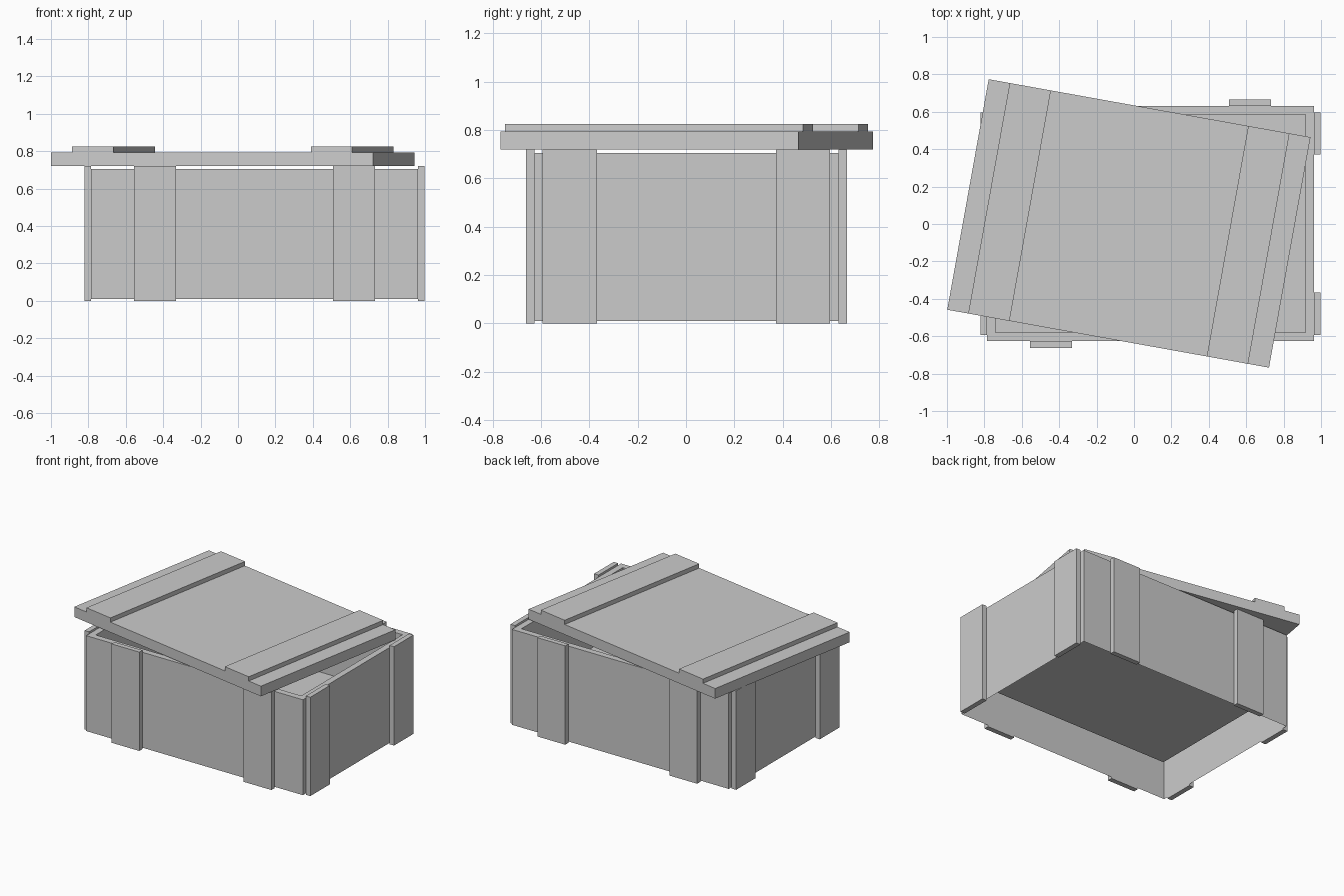
import bpy, bmesh
from math import radians
from mathutils import Matrix, Vector

if "Cube" in bpy.data.objects:
    bpy.data.objects.remove(bpy.data.objects["Cube"])

BODY = Vector((0.088, 0.002))      # crate centre in plan
HX, HY = 0.8735, 0.628             # crate half sizes
POST_W = 0.225


def finish(name, bm):
    mesh = bpy.data.meshes.new(name)
    bm.to_mesh(mesh)
    bm.free()
    ob = bpy.data.objects.new(name, mesh)
    bpy.context.collection.objects.link(ob)
    return ob


def box_bm(lo, hi):
    lo, hi = Vector(lo), Vector(hi)
    bm = bmesh.new()
    bmesh.ops.create_cube(bm, size=1, matrix=Matrix.Translation((lo + hi) / 2)
                          @ Matrix.Diagonal((*(hi - lo), 1)))
    return bm


# Crate body: open underneath, top inset and pushed down to a raised floor
bm = box_bm((BODY.x - HX, BODY.y - HY, 0.01), (BODY.x + HX, BODY.y + HY, 0.705))
bm.normal_update()
top = max(bm.faces, key=lambda f: f.normal.z)
bottom = min(bm.faces, key=lambda f: f.normal.z)
bmesh.ops.inset_region(bm, faces=[top], thickness=0.045, use_even_offset=True)
floor = bmesh.ops.extrude_discrete_faces(bm, faces=[top])["faces"][0]
bmesh.ops.translate(bm, verts=floor.verts[:], vec=(0, 0, -0.45))
bmesh.ops.delete(bm, geom=[bottom], context='FACES_ONLY')
finish("crate_body", bm)

# Upright battens, two on each side
T = 0.036
for s, long_side, short_side in ((-1, "front", "left"), (1, "back", "right")):
    for t, end in ((-1, "a"), (1, "b")):
        for name, c, w, d in (
                (long_side, (0.532 * t, s * (HY + T / 2)), POST_W, T),
                (short_side, (s * (HX + T / 2), 0.482 * t), T, POST_W)):
            x, y = BODY.x + c[0], BODY.y + c[1]
            finish(f"{name}_batten_{end}",
                   box_bm((x - w / 2, y - d / 2, 0), (x + w / 2, y + d / 2, 0.72)))

# Lid, turned askew, with two cross battens
askew = Matrix.Translation((-0.0275, 0.003, 0)) @ Matrix.Rotation(radians(-10.2), 4, 'Z')
LX, LY = 0.874, 0.626
finish("lid", box_bm((-LX, -LY, 0.72), (LX, LY, 0.794))).matrix_world = askew
for s, side in ((-1, "left"), (1, "right")):
    ob = finish(f"lid_batten_{side}",
                box_bm((0.648 * s - 0.112, -LY, 0.794), (0.648 * s + 0.112, LY, 0.825)))
    ob.matrix_world = askew
